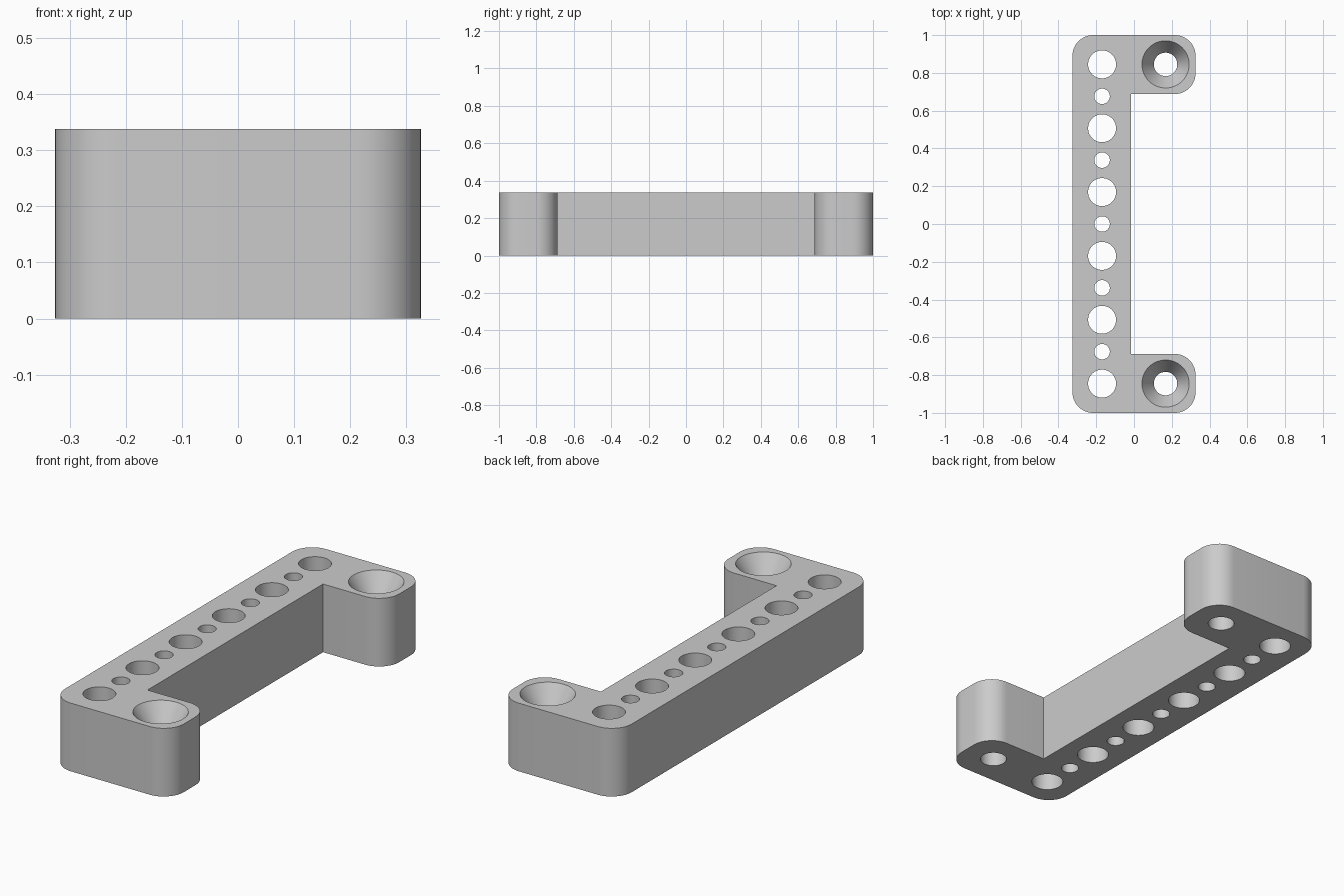
import bpy, bmesh
from math import pi, cos, sin
from mathutils import Matrix

HEIGHT = 0.338
HALF_X, HALF_Y = 0.326, 1.0
SPINE_X, ARM_Y = -0.015, 0.688      # inner edges of the bar and the arms
CORNER = 0.11
HOLE_X, ARM_HOLE_X = -0.169, 0.167
PITCH = 0.169

cube = bpy.data.objects.get("Cube")
if cube:
    bpy.data.objects.remove(cube, do_unlink=True)

grey = bpy.data.materials.new("plain grey")
grey.use_nodes = True
colour = (0.6, 0.6, 0.6, 1)
grey.diffuse_color = colour
grey.node_tree.nodes["Principled BSDF"].inputs["Base Color"].default_value = colour


def make_object(name, bm):
    bmesh.ops.recalc_face_normals(bm, faces=bm.faces)
    mesh = bpy.data.meshes.new(name)
    bm.to_mesh(mesh)
    bm.free()
    mesh.materials.append(grey)
    obj = bpy.data.objects.new(name, mesh)
    bpy.context.collection.objects.link(obj)
    return obj


def arc(x, y, start, steps=12):
    """Quarter round whose centre is x, y."""
    angles = [start + pi / 2 * i / steps for i in range(steps + 1)]
    return [(x + CORNER * cos(a), y + CORNER * sin(a)) for a in angles]


def cone(bm, x, y, z0, z1, r0, r1):
    bmesh.ops.create_cone(bm, cap_ends=True, segments=64, radius1=r0, radius2=r1,
                          depth=z1 - z0, matrix=Matrix.Translation((x, y, (z0 + z1) / 2)))


# C-shaped bracket body, extruded from its rounded outline
cx, cy = HALF_X - CORNER, HALF_Y - CORNER
outline = (arc(-cx, -cy, pi) + arc(cx, -cy, -pi / 2)
           + arc(cx, -ARM_Y - CORNER, 0) + [(SPINE_X, -ARM_Y), (SPINE_X, ARM_Y)]
           + arc(cx, ARM_Y + CORNER, -pi / 2) + arc(cx, cy, 0) + arc(-cx, cy, pi / 2))
bm = bmesh.new()
base = bm.faces.new([bm.verts.new((x, y, 0)) for x, y in outline])
top = bmesh.ops.extrude_face_region(bm, geom=[base])["geom"]
bmesh.ops.translate(bm, vec=(0, 0, HEIGHT),
                    verts=[v for v in top if isinstance(v, bmesh.types.BMVert)])
bracket = make_object("bracket", bm)

# Row of alternating large and small through holes
bm = bmesh.new()
for i in range(-5, 6):
    r = 0.074 if i % 2 else 0.041
    cone(bm, HOLE_X, i * PITCH, -0.1, HEIGHT + 0.1, r, r)

# Countersunk screw holes in the arms, each one revolved profile
SINK_DEPTH, SINK_R, SCREW_R = 0.1, 0.125, 0.062
rise = 0.05
wide = SINK_R + rise * (SINK_R - SCREW_R) / SINK_DEPTH
profile = [(SCREW_R, -0.1), (SCREW_R, HEIGHT - SINK_DEPTH), (wide, HEIGHT + rise)]
for y in (-5 * PITCH, 5 * PITCH):
    rings = [[bm.verts.new((ARM_HOLE_X + r * cos(2 * pi * k / 64),
                            y + r * sin(2 * pi * k / 64), z)) for k in range(64)]
             for r, z in profile]
    for low, high in zip(rings, rings[1:]):
        for k in range(64):
            n = (k + 1) % 64
            bm.faces.new((low[k], low[n], high[n], high[k]))
    bm.faces.new(rings[0])
    bm.faces.new(rings[-1])
cutter = make_object("hole_cutter", bm)
cutter.hide_render = True

# Cut the holes and discard the cutter
cut = bracket.modifiers.new("holes", 'BOOLEAN')
cut.operation = 'DIFFERENCE'
cut.solver = 'EXACT'
cut.object = cutter
bpy.ops.object.select_all(action='DESELECT')
bracket.select_set(True)
bpy.context.view_layer.objects.active = bracket
bpy.ops.object.modifier_apply(modifier=cut.name)
bpy.data.objects.remove(cutter, do_unlink=True)
bpy.ops.object.shade_smooth_by_angle(angle=pi / 6)
